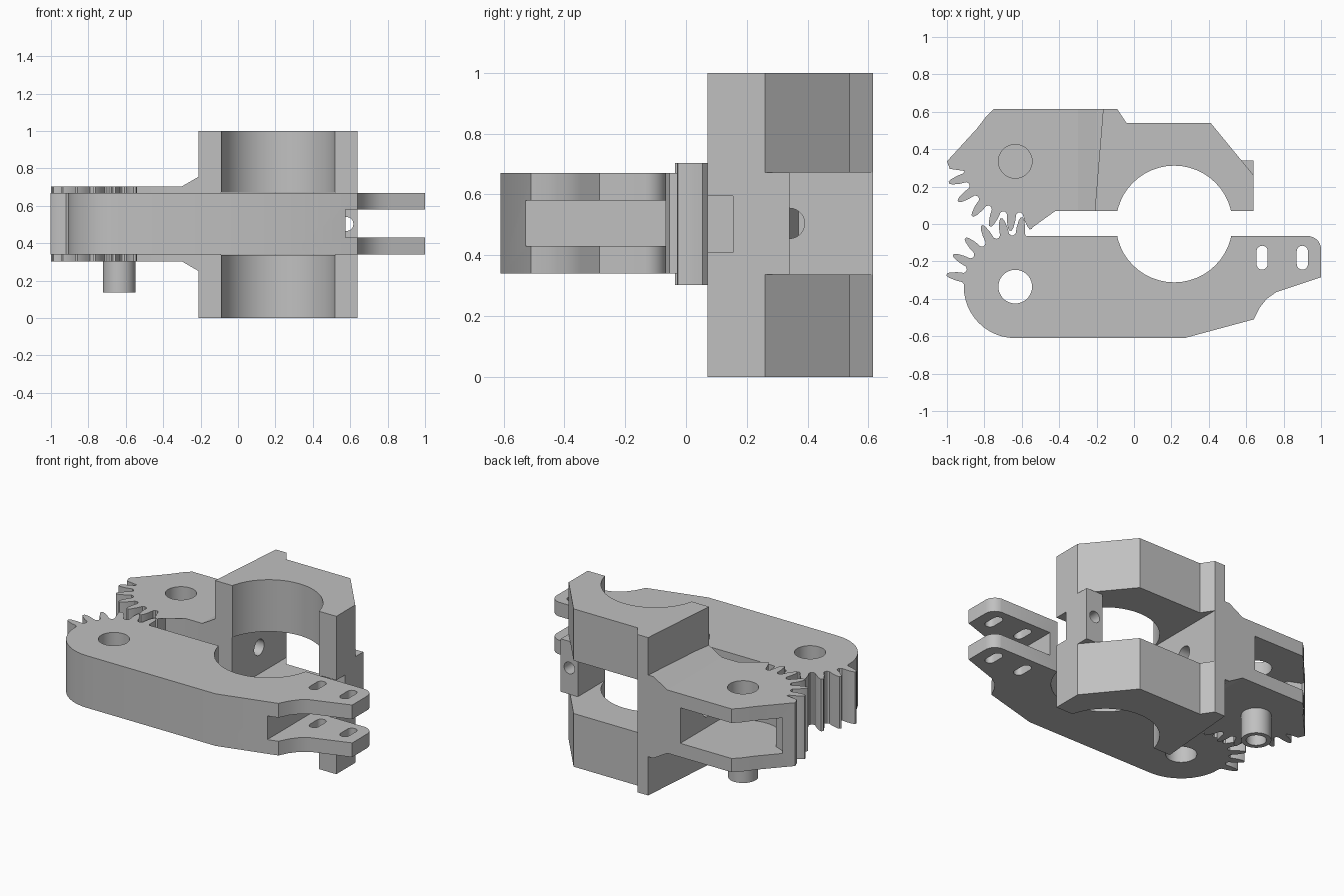
import bpy, bmesh
from math import sin, cos, radians, pi
from mathutils import Vector

cube = bpy.data.objects.get("Cube")
if cube:
    bpy.data.objects.remove(cube, do_unlink=True)

grey = bpy.data.materials.new("light_grey")
grey.use_nodes = True
grey.diffuse_color = (0.53, 0.53, 0.53, 1)
grey.node_tree.nodes["Principled BSDF"].inputs["Base Color"].default_value = (0.53, 0.53, 0.53, 1)

PLACE = {"z": lambda a, b, h: (a, b, h),   # section in x, y
         "y": lambda a, b, h: (a, h, b),   # section in x, z
         "x": lambda a, b, h: (h, a, b)}   # section in y, z


def prism(name, points, low, high, axis="z"):
    """Extrude a flat section along an axis."""
    bm = bmesh.new()
    place = PLACE[axis]
    face = bm.faces.new([bm.verts.new(place(a, b, low)) for a, b in points])
    ext = bmesh.ops.extrude_face_region(bm, geom=[face])
    move = Vector(place(0, 0, high - low))
    bmesh.ops.translate(bm, vec=move, verts=[v for v in ext["geom"] if isinstance(v, bmesh.types.BMVert)])
    bmesh.ops.recalc_face_normals(bm, faces=bm.faces)
    mesh = bpy.data.meshes.new(name)
    bm.to_mesh(mesh)
    bm.free()
    mesh.materials.append(grey)
    obj = bpy.data.objects.new(name, mesh)
    bpy.context.collection.objects.link(obj)
    return obj


def arc(cx, cy, r, start, end, n):
    angles = [radians(start + (end - start) * i / n) for i in range(n + 1)]
    return [(cx + r * cos(a), cy + r * sin(a)) for a in angles]


def circle(cx, cy, r, n=36):
    return arc(cx, cy, r, 0, 360, n)[:-1]


def box(x0, x1, y0, y1):
    return [(x0, y0), (x1, y0), (x1, y1), (x0, y1)]


def slot(cx, cy, r, half):
    return arc(cx, cy + half, r, 0, 180, 10) + arc(cx, cy - half, r, 180, 360, 10)


def combine(obj, tools, operation="DIFFERENCE"):
    bpy.context.view_layer.objects.active = obj
    for tool in tools:
        mod = obj.modifiers.new("cut", "BOOLEAN")
        mod.operation = operation
        mod.solver = "EXACT"
        mod.object = tool
        bpy.ops.object.modifier_apply(modifier=mod.name)
        bpy.data.objects.remove(tool, do_unlink=True)


def gear(cx, cy, first, step, count):
    """Outline of a run of gear teeth with rounded tips."""
    shape = [(-7.2, 0.275), (-5.0, 0.285), (-4.0, 0.32), (-2.4, 0.355), (-1.0, 0.372),
             (1.0, 0.372), (2.4, 0.355), (4.0, 0.32), (5.0, 0.285), (7.2, 0.275)]
    side = 1 if step > 0 else -1
    points = []
    for i in range(count):
        for offset, r in shape:
            a = radians(first + i * step + side * offset)
            points.append((cx + r * cos(a), cy + r * sin(a)))
    return points


PX, PY = -0.635, 0.335          # pivot position, mirrored in y
BX, BR = 0.215, 0.312           # clamp bore

# Front jaw: geared plate with clamp bore and forked end
outline = [(-0.57, -0.065), (0.94, -0.065)]
outline += arc(0.93, -0.135, 0.07, 75, 0, 6)
outline += [(1, -0.285), (0.82, -0.345), (0.76, -0.365), (0.71, -0.4), (0.67, -0.45), (0.64, -0.51),
            (0.27, -0.61)]
outline += arc(-0.635, -0.335, 0.275, 270, 180, 12)
outline += gear(PX, -PY, 170, -17.1, 6)
front_jaw = prism("front_jaw", outline, 0.34, 0.67)
combine(front_jaw, [
    prism("bore_cut", circle(BX, 0, BR, 48), 0.2, 0.8),
    prism("pivot_cut", circle(PX, -PY, 0.09), 0.2, 0.8),
    prism("fork_cut", box(0.575, 1.1, -0.7, 0), 0.43, 0.58),
    prism("slot_cut", slot(0.685, -0.18, 0.03, 0.034), 0.2, 0.8),
    prism("slot_cut", slot(0.9, -0.18, 0.03, 0.034), 0.2, 0.8)])

# Rear clamp body: tall half ring with an open middle band
body = prism("rear_clamp", [(-0.21, 0.07), (0.64, 0.07), (0.64, 0.26), (0.41, 0.54), (-0.04, 0.54),
                            (-0.09, 0.615), (-0.165, 0.615)], 0, 1)
combine(body, [
    prism("bore_cut", circle(BX, 0, BR, 48), -0.1, 1.1),
    prism("band_cut", box(-0.09, 0.9, 0, 0.8), 0.337, 0.672)])

# Rear arm: plate with teeth, hollowed from the back
outline = [(-0.15, 0.07), (-0.15, 0.614), (-0.75, 0.614), (-0.79, 0.575), (-0.84, 0.51), (-1, 0.335), (-0.985, 0.295)]
outline += gear(PX, PY, 198, 17, 6)
outline += [(-0.585, 0.05), (-0.42, 0.07)]
arm = prism("rear_arm", outline, 0.303, 0.704)
pocket = arc(PX, PY, 0.23, 180, 290, 14) + [(-0.39, 0.14), (-0.39, 0.8), (-0.95, 0.8), (-0.95, 0.37)]
combine(arm, [
    prism("pocket_cut", pocket, 0.39, 0.615),
    prism("pivot_cut", circle(PX, PY, 0.09), 0.5, 0.8)])

# Sloping gusset between arm and clamp body
gusset = prism("gusset", [(-0.3, 0.704), (-0.2, 0.762), (-0.15, 0.762), (-0.15, 0.245), (-0.2, 0.245),
                          (-0.3, 0.303)], 0.07, 0.614, "y")

# Join the rear parts and drill the cross hole
combine(body, [arm, gusset], "UNION")
combine(body, [prism("cross_hole", circle(0.34, 0.505, 0.05, 24), -0.45, 0, "x")])
body.name = "rear_jaw"

# Ear block with a nut pocket and a screw hole
ear = prism("ear_block", box(0.52, 0.64, 0.07, 0.34), 0.337, 0.672)
combine(ear, [
    prism("nut_cut", box(0.535, 0.7, 0, 0.155), 0.41, 0.595),
    prism("screw_hole", circle(0.58, 0.503, 0.037, 24), 0, 0.5, "y")])

# Pivot pin below the rear arm
pin = prism("pivot_pin", circle(PX, PY, 0.087), 0.138, 0.303)
combine(pin, [prism("pin_recess", circle(PX, PY, 0.058), 0.1, 0.24)])

# Smooth the curved walls, keep hard edges
bpy.ops.object.select_all(action="DESELECT")
for obj in (front_jaw, body, ear, pin):
    obj.select_set(True)
bpy.context.view_layer.objects.active = front_jaw
bpy.ops.object.shade_smooth_by_angle(angle=radians(20))
